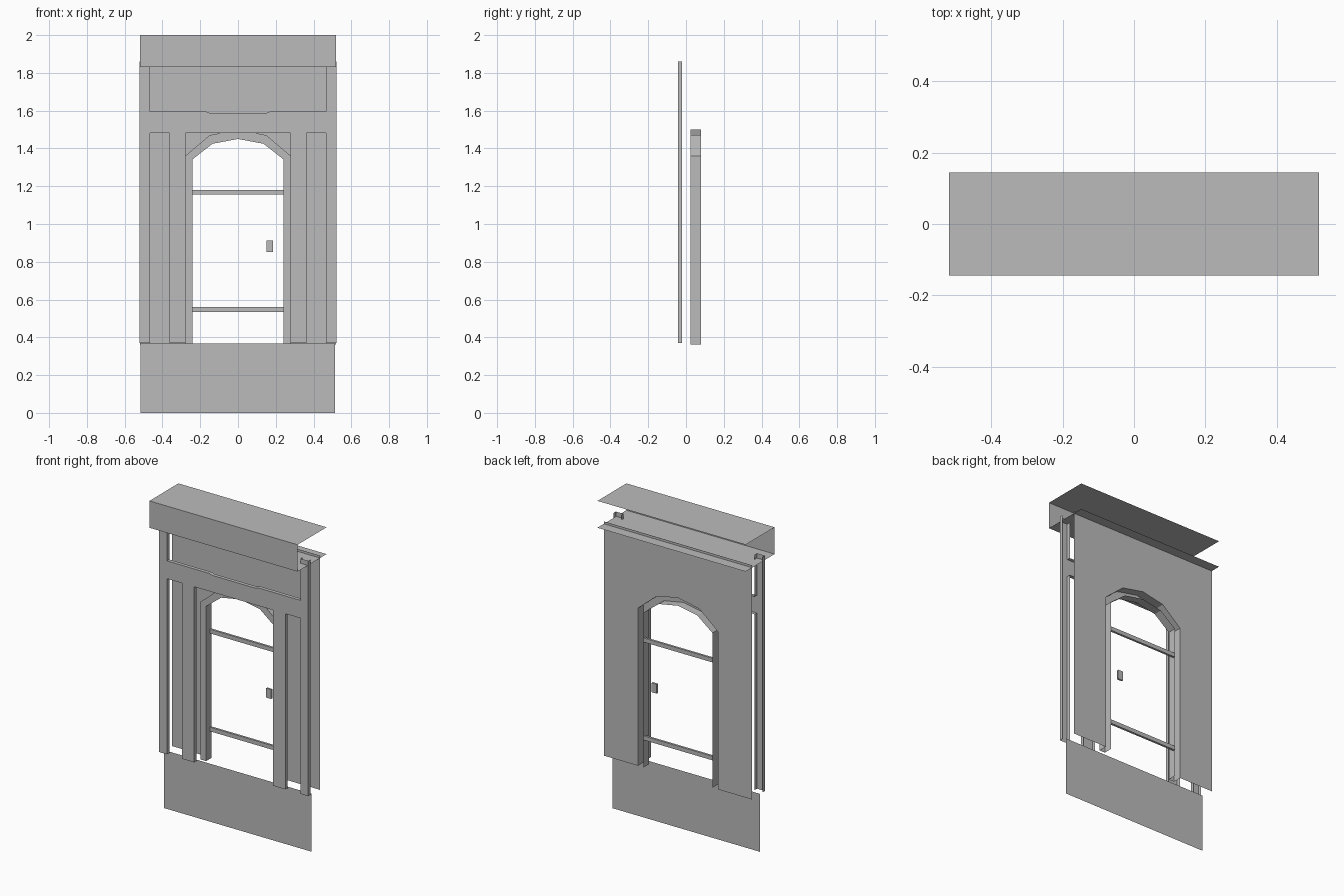
import bpy
import bmesh

cube = bpy.data.objects.get("Cube")
if cube:
    bpy.data.objects.remove(cube, do_unlink=True)

grey = bpy.data.materials.new("plain_grey")
grey.use_nodes = True
colour = (0.5, 0.5, 0.5, 1)
grey.diffuse_color = colour
grey.node_tree.nodes["Principled BSDF"].inputs["Base Color"].default_value = colour


def build(name, faces):
    """Make one object from a list of faces given as corner points."""
    bm = bmesh.new()
    for corners in faces:
        bm.faces.new([bm.verts.new(c) for c in corners])
    bmesh.ops.remove_doubles(bm, verts=bm.verts, dist=0.0005)
    bmesh.ops.recalc_face_normals(bm, faces=bm.faces)
    mesh = bpy.data.meshes.new(name)
    bm.to_mesh(mesh)
    bm.free()
    mesh.materials.append(grey)
    obj = bpy.data.objects.new(name, mesh)
    bpy.context.collection.objects.link(obj)
    return obj


def mirrored(half):
    """Complete a right-hand (x, z) outline with its reflection."""
    return half + [(-x, z) for x, z in reversed(half) if x > 0]


def flat(outline, y):
    return [(x, y, z) for x, z in outline]


def strip(outline, y0, y1, closed=False, open_heights=()):
    """Quads that sweep an outline from y0 to y1, leaving chosen ends open."""
    ends = outline[1:] + (outline[:1] if closed else [])
    return [[(a, y0, b), (c, y0, d), (c, y1, d), (a, y1, b)]
            for (a, b), (c, d) in zip(outline, ends)
            if not (b == d and b in open_heights)]


def rect(x0, x1, z0, z1):
    return [(x0, z0), (x1, z0), (x1, z1), (x0, z1)]


def box(name, x0, x1, z0, z1, y0, y1):
    r = rect(x0, x1, z0, z1)
    build(name, [flat(r, y0), flat(r, y1)] + strip(r, y0, y1, closed=True))


# Plinth panel below the doorway
build("base_panel", [flat(rect(-0.517, 0.514, 0, 0.367), 0)])

# Cornice: top, front and underside, open at the ends and back
w, d, low, high = 0.519, 0.145, 1.83, 2.0
profile = [(d, low), (-d, low), (-d, high), (d, high)]
build("cornice", [[(-w, a, b), (w, a, b), (w, p, q), (-w, p, q)]
                  for (a, b), (p, q) in zip(profile, profile[1:])])

# Front frame: stiles, pilasters and rail with shallow returns
foot, head, rail, slot, stile = 0.37, 1.86, 1.595, 1.482, 0.467
frame = mirrored([
    (0, 1.588), (0.15, 1.588), (0.17, rail), (stile, rail), (stile, head),
    (0.522, head), (0.522, foot), (stile, foot), (stile, slot),
    (0.362, slot), (0.362, foot), (0.277, foot), (0.277, slot), (0, slot)])
build("front_frame", [flat(frame, -0.043)] +
      strip(frame, -0.043, -0.02, closed=True, open_heights=(foot, head)))

# Arched door surround: outer reveal, front trim and inner reveal
sill, front, back = 0.362, 0.025, 0.08
outer = mirrored([(0, 1.5), (0.15, 1.47), (0.28, 1.36), (0.28, sill)])
inner = mirrored([(0, 1.45), (0.135, 1.425), (0.241, 1.342), (0.241, sill)])
# Start both paths at one foot so that they run as open arches
foot_index = 4
outer = outer[foot_index:] + outer[:foot_index]
inner = inner[foot_index:] + inner[:foot_index]
trim = [[(a[0], front, a[1]), (b[0], front, b[1]),
         (q[0], front, q[1]), (p[0], front, p[1])]
        for a, b, p, q in zip(outer, outer[1:], inner, inner[1:])]
build("door_surround", strip(outer, front, back) + trim + strip(inner, front, back))

# Back wall with the arched opening
wall = [(-0.52, sill), (-0.52, 1.845), (0.52, 1.845), (0.52, sill)]
build("back_wall", [flat(wall + outer[::-1], back)])

# Door crossbars and handle plate
for name, z in (("lower_crossbar", 0.535), ("upper_crossbar", 1.155)):
    box(name, -0.241, 0.241, z, z + 0.026, 0.065, 0.079)
box("door_handle", 0.15, 0.185, 0.853, 0.912, 0.067, 0.079)
